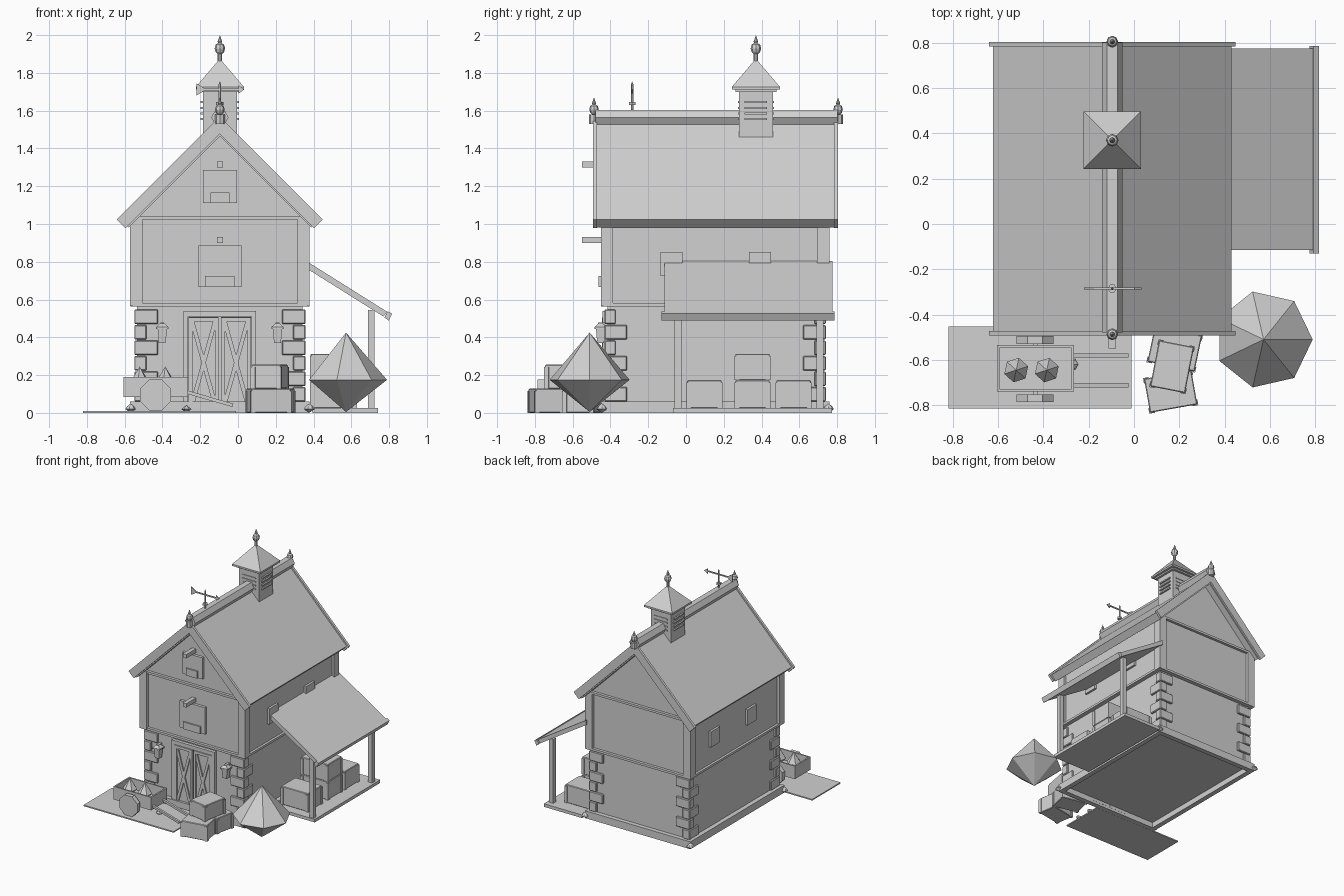
import bpy, bmesh, math
from mathutils import Matrix, Vector

if "Cube" in bpy.data.objects:
    bpy.data.objects.remove(bpy.data.objects["Cube"], do_unlink=True)

grey = bpy.data.materials.new("plain_grey")
grey.use_nodes = True
grey.diffuse_color = (0.64, 0.64, 0.64, 1)
grey.node_tree.nodes["Principled BSDF"].inputs["Base Color"].default_value = (0.64, 0.64, 0.64, 1)
CX, MY = -0.096, 0.154  # house centre


def finish(name, bm):
    bmesh.ops.recalc_face_normals(bm, faces=bm.faces)
    mesh = bpy.data.meshes.new(name)
    bm.to_mesh(mesh)
    bm.free()
    mesh.materials.append(grey)
    ob = bpy.data.objects.new(name, mesh)
    bpy.context.collection.objects.link(ob)
    return ob


def box(name, x, y, z, bevel=0):
    """Box from (min, max) ranges."""
    bm = bmesh.new()
    mid = [(r[0] + r[1]) / 2 for r in (x, y, z)]
    size = [r[1] - r[0] for r in (x, y, z)]
    bmesh.ops.create_cube(bm, size=1, matrix=Matrix.Translation(mid) @ Matrix.Diagonal((*size, 1)))
    if bevel:
        bmesh.ops.bevel(bm, geom=bm.edges[:], offset=bevel, segments=1, affect='EDGES')
    return finish(name, bm)


def beam(name, a, b, w, h):
    """Rectangular bar from point a to point b."""
    a, b = Vector(a), Vector(b)
    rot = (b - a).to_track_quat('X', 'Z').to_matrix().to_4x4()
    bm = bmesh.new()
    bmesh.ops.create_cube(bm, size=1, matrix=Matrix.Translation((a + b) / 2) @ rot
                          @ Matrix.Diagonal(((b - a).length, w, h, 1)))
    return finish(name, bm)


def prism(name, pts, y0, y1):
    """Extrude an x-z profile along y."""
    bm = bmesh.new()
    face = bm.faces.new([bm.verts.new((x, y0, z)) for x, z in pts])
    out = bmesh.ops.extrude_face_region(bm, geom=[face])
    bmesh.ops.translate(bm, vec=(0, y1 - y0, 0), verts=[v for v in out["geom"] if isinstance(v, bmesh.types.BMVert)])
    return finish(name, bm)


def ngon(x, z, r, n, turn=0):
    return [(x + r * math.cos(math.tau * (i + turn) / n), z + r * math.sin(math.tau * (i + turn) / n))
            for i in range(n)]


def lathe(name, x, y, profile, sides, turn=0):
    """Stack rings of (radius, z); the ends may be points."""
    bm = bmesh.new()
    rings = [[bm.verts.new((px, py, z)) for px, py in ngon(x, y, r, sides if r else 1, turn)]
             for r, z in profile]
    for lo, hi in zip(rings, rings[1:]):
        for i in range(sides):
            j = (i + 1) % sides
            quad = [lo[i % len(lo)], lo[j % len(lo)], hi[j % len(hi)], hi[i % len(hi)]]
            bm.faces.new(list(dict.fromkeys(quad)))
    for ring in (rings[0], rings[-1]):
        if len(ring) > 1:
            bm.faces.new(ring)
    return finish(name, bm)


# Plinth ring, masonry storey and timber storey with gables
for s in (-1, 1):
    x, y = CX + s * 0.455, MY + s * 0.585
    box("plinth_side", (x - 0.02, x + 0.02), (MY - 0.605, MY + 0.605), (0, 0.06))
    box("plinth_end", (CX - 0.44, CX + 0.44), (y - 0.02, y + 0.02), (0, 0.06))
box("stone_storey", (CX - 0.438, CX + 0.438), (MY - 0.57, MY + 0.57), (0.045, 0.57))
prism("timber_storey", [(CX - 0.455, 0.565), (CX + 0.455, 0.565), (CX + 0.455, 1.03), (CX, 1.485),
                        (CX - 0.455, 1.03)], MY - 0.582, MY + 0.582)

# Corner stones, corner posts and foot stones
for sx in (-1, 1):
    for sy in (-1, 1):
        ex, ey = CX + sx * 0.453, MY + sy * 0.586
        for row in range(6):
            dx, dy = (0.125, 0.06) if row % 2 else (0.065, 0.12)
            z = 0.06 + row * 0.082
            box("corner_stone", sorted((ex, ex - sx * dx)), sorted((ey, ey - sy * dy)), (z, z + 0.078), 0.005)
        px, py = CX + sx * 0.475, MY + sy * 0.605
        box("corner_post", sorted((px, px - sx * 0.065)), sorted((py, py - sy * 0.065)), (0.565, 1.04))
        lathe("foot_stone", CX + sx * 0.473, MY + sy * 0.6, [(0, 0), (0.03, 0.02), (0.02, 0.035), (0, 0.05)], 7)

# Horizontal timbers
for s in (-1, 1):
    y, x = MY + s * 0.59, CX + s * 0.462
    for z in (0.573, 1.032):
        beam("end_beam", (CX - 0.46, y, z), (CX + 0.46, y, z), 0.028, 0.018)
    beam("side_beam", (x, MY - 0.59, 0.573), (x, MY + 0.59, 0.573), 0.024, 0.018)


# Main roof, verge boards and ridge
def chevron(name, half, eave, t, y0, y1):
    top = eave + half
    pts = [(CX - half, eave), (CX, top), (CX + half, eave), (CX + half - t, eave - t),
           (CX, top - 2 * t), (CX - half + t, eave - t)]
    return prism(name, pts, y0, y1)


chevron("roof", 0.526, 1.025, 0.043, -0.475, 0.79)
for y in (-0.492, 0.784):
    chevron("verge_board", 0.545, 1.024, 0.046, y, y + 0.02)
prism("ridge_cap", ngon(CX, 1.564, 0.046, 6), -0.478, 0.802)


def finial(y, z, s):
    prof = [(0.012, 0), (0.012, 0.05), (0.022, 0.06), (0.028, 0.08), (0.022, 0.1),
            (0.009, 0.108), (0.012, 0.116), (0, 0.15)]
    lathe("finial", CX, y, [(r * s, z + h * s) for r, h in prof], 8)


for y in (-0.487, 0.805):
    lathe("finial_base", CX, y, [(0.026, 1.53), (0.026, 1.58)], 8)
    finial(y, 1.535, 0.9)

# Ventilation turret with louvres
CY = 0.37
box("turret", (CX - 0.09, CX + 0.09), (CY - 0.09, CY + 0.09), (1.455, 1.71))
box("turret_flange", (CX - 0.108, CX + 0.108), (CY - 0.108, CY + 0.108), (1.7, 1.72))
lathe("turret_roof", CX, CY, [(0.18, 1.712), (0.18, 1.726), (0, 1.875)], 4, 0.5)
finial(CY, 1.85, 1)
for i in range(4):
    z = 1.55 + i * 0.03
    box("louvre_x", (CX - 0.102, CX + 0.102), (CY - 0.06, CY + 0.06), (z, z + 0.01))
    box("louvre_y", (CX - 0.06, CX + 0.06), (CY - 0.095, CY + 0.095), (z, z + 0.01))

# Weathervane
VY = -0.285
lathe("vane_pole", CX, VY, [(0.007, 1.59), (0.007, 1.74), (0, 1.755)], 6)
lathe("vane_collar", CX, VY, [(0.02, 1.63), (0.02, 1.645)], 6)
beam("vane_arm", (-0.197, VY, 1.712), (0.013, VY, 1.712), 0.008, 0.01)
prism("vane_tail", [(-0.22, 1.745), (-0.22, 1.68), (-0.168, 1.712)], VY - 0.004, VY + 0.004)
prism("vane_tip", [(0.003, 1.735), (0.003, 1.69), (0.033, 1.712)], VY - 0.004, VY + 0.004)

# Loft hatches with hoist beams
for hw, z0, z1, sill in ((0.09, 1.11, 1.285, 0.05), (0.114, 0.667, 0.885, 0.078)):
    box("hatch", (CX - hw, CX + hw), (-0.45, -0.42), (z0, z1))
    box("hatch_sill", (CX - sill, CX + sill), (-0.462, -0.44), (z0, z0 + 0.058))
    box("hoist_beam", (CX - 0.016, CX + 0.016), (-0.55, -0.42), (z1 + 0.014, z1 + 0.046))

# Double door with cross braces
for s in (-1, 1):
    x = CX + s * 0.18
    box("door_jamb", (x - 0.0125, x + 0.0125), (-0.442, -0.41), (0, 0.54))
    x0, x1 = sorted((CX + s * 0.006, CX + s * 0.166))
    box("door_leaf", (x0, x1), (-0.432, -0.41), (0.02, 0.508))
    for a, b in ((x0 + 0.015, x1 - 0.015), (x1 - 0.015, x0 + 0.015)):
        beam("door_brace", (a, -0.435, 0.03), (b, -0.435, 0.5), 0.014, 0.022)
    for x in (x0 + 0.01, x1 - 0.01):
        beam("door_stile", (x, -0.437, 0.02), (x, -0.437, 0.505), 0.014, 0.02)
    for z in (0.035, 0.495):
        beam("door_rail", (x0, -0.437, z), (x1, -0.437, z), 0.014, 0.022)
box("door_lintel", (CX - 0.192, CX + 0.192), (-0.442, -0.41), (0.51, 0.54))

# Wall lanterns
for s in (-1, 1):
    x = CX + s * 0.305
    box("lantern_bracket", (x - 0.01, x + 0.01), (-0.465, -0.41), (0.46, 0.478))
    lathe("lantern", x, -0.452, [(0.026, 0.37), (0.034, 0.443), (0.045, 0.445), (0.045, 0.455), (0.014, 0.475)],
          4, 0.5)

# Side windows
for s, shift in ((-1, 0.04), (1, 0)):
    x = CX + s * 0.458
    for y in (-0.077 + shift, 0.392 + shift):
        box("side_window", (x - 0.015, x + 0.015), (y - 0.058, y + 0.058), (0.725, 0.852))

# Lean-to: floor, posts, roof and eave
box("porch_floor", (0.395, 0.74), (-0.07, 0.772), (0, 0.025))
for y in (-0.043, 0.71):
    box("porch_post", (0.687, 0.722), (y - 0.018, y + 0.018), (0.02, 0.545))
prism("porch_roof", [(0.36, 0.767), (0.36, 0.805), (0.79, 0.535), (0.77, 0.51)], -0.115, 0.775)
prism("porch_eave", [(0.775, 0.505), (0.793, 0.538), (0.816, 0.525), (0.798, 0.488)], -0.13, 0.785)


# Crates with raised corner trims
def crate(x, y, z, w, d, h, turn=0):
    parts = [box("crate", (-w / 2 + 0.004, w / 2 - 0.004), (-d / 2 + 0.004, d / 2 - 0.004), (0, h), 0.004)]
    for sx in (-1, 1):
        for sy in (-1, 1):
            parts.append(box("crate_corner", sorted((sx * w / 2, sx * (w / 2 - 0.025))),
                             sorted((sy * d / 2, sy * (d / 2 - 0.025))), (0, h - 0.012)))
    for p in parts:
        p.location = (x, y, z)
        p.rotation_euler.z = math.radians(turn)


crate(0.162, -0.74, 0, 0.22, 0.16, 0.128, 10)
crate(0.18, -0.55, 0, 0.22, 0.17, 0.128, -12)
crate(0.168, -0.63, 0.128, 0.165, 0.215, 0.127, -11)
for y in (0.097, 0.352, 0.57):
    crate(0.505, y, 0.025, 0.25, 0.19, 0.148)
crate(0.505, 0.352, 0.173, 0.25, 0.19, 0.14)

# Faceted bush and ground patch
lathe("bush", 0.572, -0.51, [(0, 0.005), (0.217, 0.175), (0, 0.425)], 7)
box("ground_patch", (-0.82, -0.01), (-0.815, -0.452), (0, 0.01))
lathe("loose_stone", -0.273, -0.62, [(0, 0), (0.027, 0.02), (0, 0.042)], 6)

# Handcart with wheels, shafts and load
box("cart_floor", (-0.605, -0.265), (-0.74, -0.535), (0.085, 0.105))
for y in (-0.74, -0.547):
    box("cart_side", (-0.605, -0.265), (y, y + 0.012), (0.085, 0.19))
for x in (-0.605, -0.277):
    box("cart_end", (x, x + 0.012), (-0.735, -0.54), (0.085, 0.19))
for y in (-0.787, -0.53):
    prism("cart_wheel", ngon(-0.437, 0.095, 0.088, 8, 0.5), y, y + 0.035)
beam("cart_axle", (-0.437, -0.78, 0.095), (-0.437, -0.5, 0.095), 0.02, 0.02)
for y in (-0.58, -0.712):
    beam("cart_shaft", (-0.27, y, 0.11), (-0.027, y, 0.04), 0.018, 0.018)
for x in (-0.52, -0.385):
    lathe("cart_load", x, -0.645, [(0, 0.1), (0.055, 0.16), (0, 0.245)], 6, 0.3)
